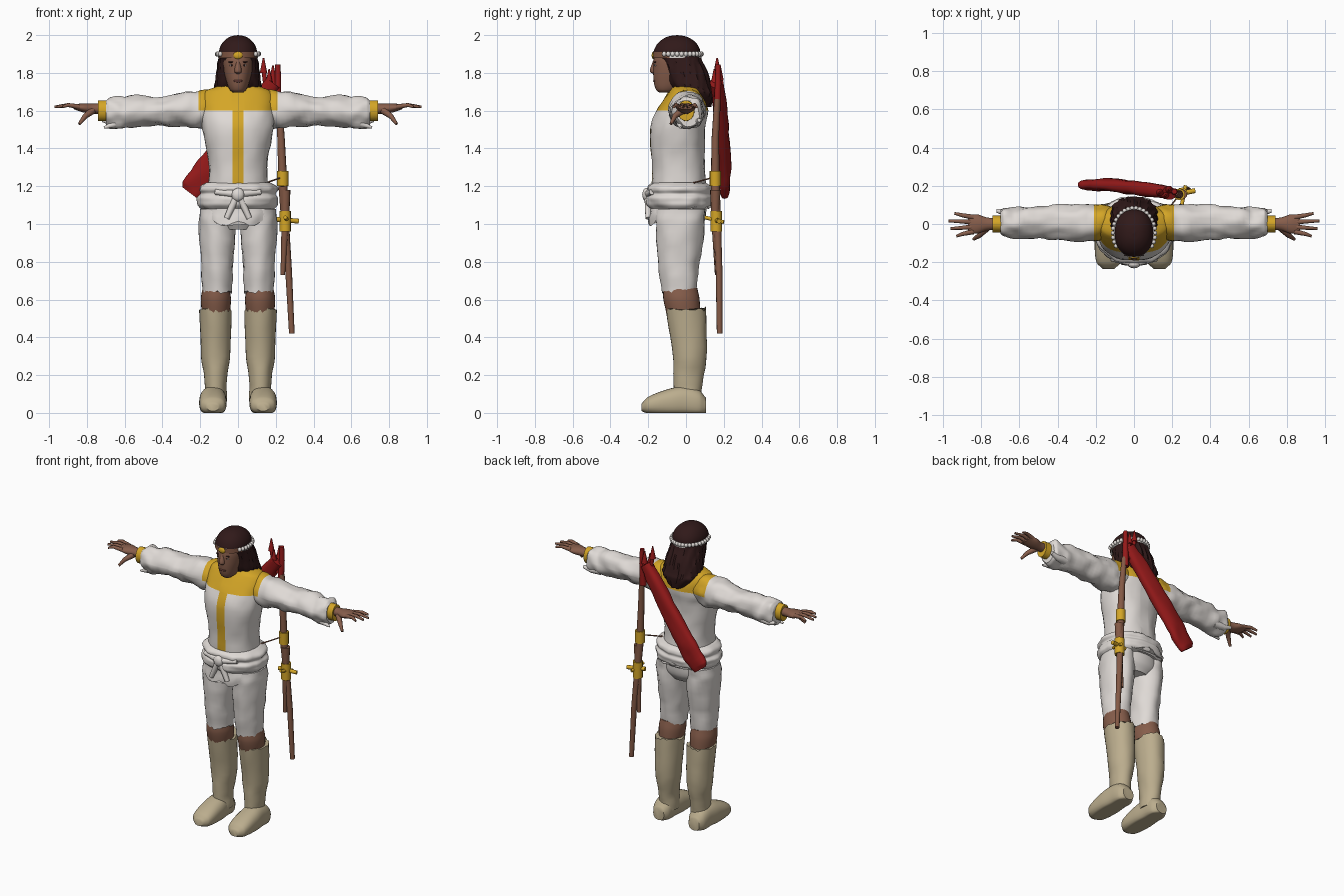
import bpy, bmesh, math
from mathutils import Vector, noise

if "Cube" in bpy.data.objects:
    bpy.data.objects.remove(bpy.data.objects["Cube"])


def material(name, *rgb):
    m = bpy.data.materials.new(name)
    m.use_nodes = True
    m.diffuse_color = (*rgb, 1)
    m.node_tree.nodes["Principled BSDF"].inputs["Base Color"].default_value = (*rgb, 1)
    return m


WHITE = material("white cloth", .74, .7, .67)
GOLD = material("gold cloth", .66, .38, .02)
SKIN = material("brown skin", .24, .11, .07)
HAIR = material("dark hair", .03, .01, .01)
BOOT = material("tan leather", .5, .42, .27)
RED = material("red leather", .3, .01, .01)
WOOD = material("brown wood", .23, .1, .06)
LIP = material("dark lip", .14, .05, .04)
made = []


def finish(name, bm, *materials):
    bmesh.ops.recalc_face_normals(bm, faces=bm.faces)
    mesh = bpy.data.meshes.new(name)
    bm.to_mesh(mesh)
    bm.free()
    for m in materials:
        mesh.materials.append(m)
    part = bpy.data.objects.new(name, mesh)
    bpy.context.collection.objects.link(part)
    made.append(part)
    return part


def smooth_rows(rows, steps):
    """Hermite interpolation of the cross-sections along the axis."""
    def slope(i):
        before, after = rows[max(i - 1, 0)], rows[min(i + 1, len(rows) - 1)]
        return [(q - p) / (after[0] - before[0]) for p, q in zip(before, after)]

    result = []
    for i, (start, end) in enumerate(zip(rows, rows[1:])):
        length = end[0] - start[0]
        for k in range(steps):
            s = k / steps
            ease, rest = s * s * (3 - s - s), 1 - s
            result.append([p + (q - p) * ease + length * s * rest * (rest * u - s * v)
                           for p, q, u, v in zip(start, end, slope(i), slope(i + 1))])
    return result + [rows[-1]]


def loft(name, materials, rows, axis="Z", centre=0, side=1, sides=28, steps=5,
         square=1, wrinkle=0, cuts=(), rule=None, warp=None):
    """Rows hold position on the axis, offset of the centre and two radii."""
    def orient(a, b, t):
        return Vector({"X": (t, a, b), "Y": (a, t, b), "Z": (a, b, t)}[axis])

    bm = bmesh.new()
    rings = []
    for t, offset, wide, deep in smooth_rows(rows, steps):
        ring = []
        for j in range(sides):
            turn = math.tau * j / sides
            c, s = (math.copysign(abs(v) ** square, v) for v in (math.cos(turn), math.sin(turn)))
            co = orient(centre + max(wide, .003) * c, offset + max(deep, .003) * s, t)
            co += orient(c, s, 0) * wrinkle * noise.noise(co * 16)
            if warp:
                co = Vector(warp(*co))
            co.x *= side
            ring.append(bm.verts.new(co))
        rings.append(ring)
    for low, high in zip(rings, rings[1:]):
        for j in range(sides):
            bm.faces.new((low[j - 1], low[j], high[j], high[j - 1]))
    bm.faces.new(rings[0])
    bm.faces.new(rings[-1])
    for point, normal in cuts:
        bmesh.ops.bisect_plane(bm, geom=bm.verts[:] + bm.edges[:] + bm.faces[:],
                               plane_co=point, plane_no=normal)
    if rule:
        for face in bm.faces:
            face.material_index = int(rule(face.calc_center_median()))
    return finish(name, bm, *materials)


def tube(name, mat, first_radius, last_radius, *points):
    """Tapering rod that follows a few points."""
    path = [Vector(p) for p in points]
    last = len(path) - 1
    along = (path[last] - path[0]).normalized()
    across = along.orthogonal().normalized()
    other = along.cross(across)

    def place(a, b, t):
        i = min(int(t), last - 1)
        return path[i].lerp(path[i + 1], t - i) + across * a + other * b

    radii = [first_radius + (last_radius - first_radius) * i / last for i in range(last + 1)]
    return loft(name, [mat], [(i, 0, r, r) for i, r in enumerate(radii)],
                sides=10, steps=2, warp=place)


def blob(name, mat, place, size):
    bm = bmesh.new()
    bmesh.ops.create_icosphere(bm, subdivisions=2, radius=1)
    for v in bm.verts:
        v.co = Vector(place) + v.co * Vector(size)
    return finish(name, bm, mat)


def ragged(edge, amount):
    """Warp that makes the cloth or leather edge above or below a height uneven."""
    def warp(x, y, z):
        near = max(0, 1 - abs(z - edge) * 30)
        return x, y, z + near * amount * noise.noise(Vector((x, y, 0)) * 45)
    return warp


# Tunic with gold yoke and front stripe
across, up = Vector((1, 0, 0)), Vector((0, 0, 1))
stripe, yoke, shoulder = .03, 1.6, .21
loft("tunic", [WHITE, GOLD],
     [(1.1, -.03, .17, .15), (1.3, -.04, .155, .14), (1.5, -.045, .187, .145),
      (yoke, -.02, .195, .135), (1.7, 0, .175, .09), (1.74, 0, .08, .07)],
     sides=40, square=.88, wrinkle=.006,
     cuts=[(up * yoke, up), (across * stripe, across), (across * -stripe, across)],
     rule=lambda c: c.z > yoke or (abs(c.x) < stripe and c.y < -.1))

# Sash in two rolls, shirt tail and knot
loft("sash", [WHITE],
     [(1.08 + .02 * k, -.035, r, r - .035)
      for k, r in enumerate((.19, .207, .21, .21, .198, .207, .2, .17))],
     sides=44, square=.92, wrinkle=.014)
loft("shirt_tail", [WHITE], [(1, -.03, .19, .17), (1.1, -.03, .19, .16)],
     sides=44, square=.92, wrinkle=.012,
     warp=lambda x, y, z: (x, y, z + (3 * y + .6 + .15 * math.cos(x * 40)) * (1.1 - z)))
blob("sash_knot", WHITE, (0, -.21, 1.155), (.035, .022, .037))

# Trouser seat
loft("trouser_seat", [WHITE], [(.97, -.03, .12, .1), (1.02, -.03, .18, .13), (1.1, -.03, .18, .14)])

for s in (-1, 1):
    tube("sash_tail", WHITE, .02, .015, (s * .01, -.2, 1.14), (s * .06, -.2, 1.03))
    tube("sash_bow", WHITE, .02, .015, (s * .02, -.2, 1.16), (s * .12, -.18, 1.17))

    # Legs, knees and boots
    loft("trouser_leg", [WHITE],
         [(.64, -.037, .079, .09), (.8, -.038, .086, .11), (1, -.03, .1, .13), (1.08, -.03, .09, .13)],
         side=s, centre=.11, wrinkle=.008, warp=ragged(.64, .02))
    loft("knee", [SKIN], [(.5, -.01, .07, .085), (.6, -.024, .08, .096), (.66, -.03, .07, .09)],
         side=s, centre=.117)
    loft("boot_shaft", [BOOT],
         [(.06, .01, .06, .07), (.15, .01, .057, .076), (.3, .02, .076, .09), (.55, 0, .087, .107)],
         side=s, centre=.118, wrinkle=.004, warp=ragged(.55, .03))
    loft("boot_foot", [BOOT],
         [(-.235, .03, .03, .02), (-.2, .04, .064, .045), (-.08, .055, .073, .075),
          (0, .06, .067, .08), (.07, .05, .06, .07), (.105, .04, .04, .04)],
         axis="Y", side=s, centre=.133, square=.85, warp=lambda x, y, z: (x, y, max(z, 0)))

    # Sleeve, cuff and hand
    loft("sleeve", [WHITE, GOLD],
         [(.1, 1.6, .08, .08), (.2, 1.605, .098, .104), (.4, 1.6, .09, .077),
          (.6, 1.593, .08, .085), (.68, 1.59, .074, .084), (.7, 1.585, .062, .074)],
         axis="X", side=s, centre=.01, wrinkle=.018, steps=8,
         cuts=[(across * s * shoulder, across), (up * yoke, up)],
         rule=lambda c: abs(c.x) < shoulder and c.z > yoke)
    tube("sleeve_flap", WHITE, .03, .01, (s * .6, .05, 1.55), (s * .67, .06, 1.54), (s * .72, .07, 1.55))
    tube("sleeve_fringe", WHITE, .02, .006, (s * .65, -.03, 1.53), (s * .71, -.03, 1.51))
    loft("cuff", [GOLD], [(.64, 1.6, .046, .056), (.74, 1.6, .044, .054)], axis="X", side=s)
    loft("hand", [SKIN], [(.7, 1.61, .03, .028), (.77, 1.61, .034, .027),
                          (.82, 1.615, .05, .024), (.87, 1.62, .045, .012)], axis="X", side=s)
    for k, reach in enumerate((.93, .96, .97, .94)):
        spread = k - 1.6
        tube("finger", SKIN, .014, .007, (s * .84, spread * .025, 1.62),
             (s * .9, spread * .033, 1.63), (s * reach, spread * .04, 1.62))
    tube("thumb", SKIN, .02, .008, (s * .77, -.02, 1.6), (s * .81, -.06, 1.57), (s * .84, -.08, 1.53))

# Head and face
loft("neck", [SKIN], [(1.66, -.03, .06, .06), (1.8, -.04, .06, .06)])
loft("head", [SKIN],
     [(1.695, -.11, .025, .03), (1.71, -.1, .043, .058), (1.75, -.08, .06, .09),
      (1.82, -.06, .077, .114), (1.88, -.05, .08, .12), (1.94, -.05, .06, .09)], square=.92)
loft("nose", [SKIN], [(1.795, -.165, .01, .01), (1.807, -.17, .02, .022), (1.865, -.162, .009, .012)],
     sides=12)
blob("mouth", LIP, (0, -.166, 1.757), (.025, .008, .008))
for s in (-1, 1):
    blob("eye", WHITE, (s * .033, -.163, 1.84), (.012, .005, .005))
    blob("pupil", HAIR, (s * .033, -.166, 1.84), (.005, .004, .005))
    blob("eyebrow", HAIR, (s * .034, -.163, 1.857), (.019, .006, .004))

# Long hair, rounded on top and falling in locks down the back
crown = [(1.9 + .1 * math.sin(f), -.047, .102 * math.cos(f), .124 * math.cos(f))
         for f in (k * math.pi / 10 for k in range(6))]
loft("hair", [HAIR],
     [(1.62, .1, .045, .03), (1.69, .065, .115, .078), (1.72, .03, .123, .104),
      (1.8, 0, .113, .113), (1.87, -.03, .104, .112)] + crown,
     sides=48, square=.92,
     warp=lambda x, y, z: (x, y, z) if z > 1.88 else
     (x * (1 + .04 * math.sin(y * 190 + z * 20)), y + .005 * math.sin(x * 170 + z * 15), z))

# Headband with jewel and beads
loft("headband", [WHITE, WOOD], [(1.88, -.047, .106, .129), (1.91, -.047, .106, .129)],
     sides=40, rule=lambda c: c.y < -.09)
blob("headband_jewel", GOLD, (0, -.174, 1.893), (.026, .008, .02))
beads = 34
for k in range(beads):
    turn = math.tau * k / beads
    if math.sin(turn) > -.55:
        blob("bead", WHITE, (.11 * math.cos(turn), -.047 + .13 * math.sin(turn), 1.9),
             (.012, .012, .014))

# Quiver slung across the back, with feathers at its mouth
quiver = loft("quiver", [RED],
              [(0, 0, .05, .018), (.03, 0, .066, .027), (.2, 0, .067, .032),
               (.5, -.02, .056, .036), (.73, -.04, .042, .034)], square=.8, wrinkle=.008)
quiver.location = (-.255, .205, 1.165)
quiver.rotation_euler.y = math.radians(37)
for x, y, top in ((.135, .165, 1.88), (.165, .15, 1.82), (.185, .18, 1.84)):
    tube("arrow_shaft", RED, .012, .012, (x + .02, .165, 1.66), (x, y, top - .06))
    tube("arrow_feather", RED, .02, .004, (x, y, top - .08), (x, y, top))

# Long stave with red grip, scabbard beside it and gold fittings
tube("stave_grip", RED, .02, .014, (.205, .165, 1.6), (.212, .17, 1.75), (.211, .17, 1.845))
tube("stave_upper", WOOD, .016, .024, (.216, .165, 1.66), (.228, .155, 1.45), (.238, .155, 1.2))
tube("stave_lower", WOOD, .024, .015, (.238, .155, 1.2), (.25, .165, 1), (.268, .175, .75), (.285, .178, .42))
tube("scabbard", WOOD, .028, .012, (.25, .155, 1.18), (.25, .155, 1), (.237, .165, .73))
tube("gold_binding", GOLD, .031, .031, (.237, .155, 1.2), (.237, .155, 1.28))
tube("gold_hilt", GOLD, .031, .031, (.25, .16, .96), (.25, .16, 1.07))
tube("gold_guard", GOLD, .013, .013, (.2, .15, 1.025), (.32, .175, 1.015))
tube("gold_prong", GOLD, .01, .01, (.25, .1, 1.035), (.27, .2, 1.01))
tube("sling_cord", WOOD, .004, .004, (.14, .03, 1.215), (.24, .155, 1.25))

# Smooth shading with sharp edges kept
bpy.ops.object.select_all(action="DESELECT")
for part in made:
    part.select_set(True)
bpy.context.view_layer.objects.active = made[0]
bpy.ops.object.shade_smooth_by_angle(angle=math.radians(45))
